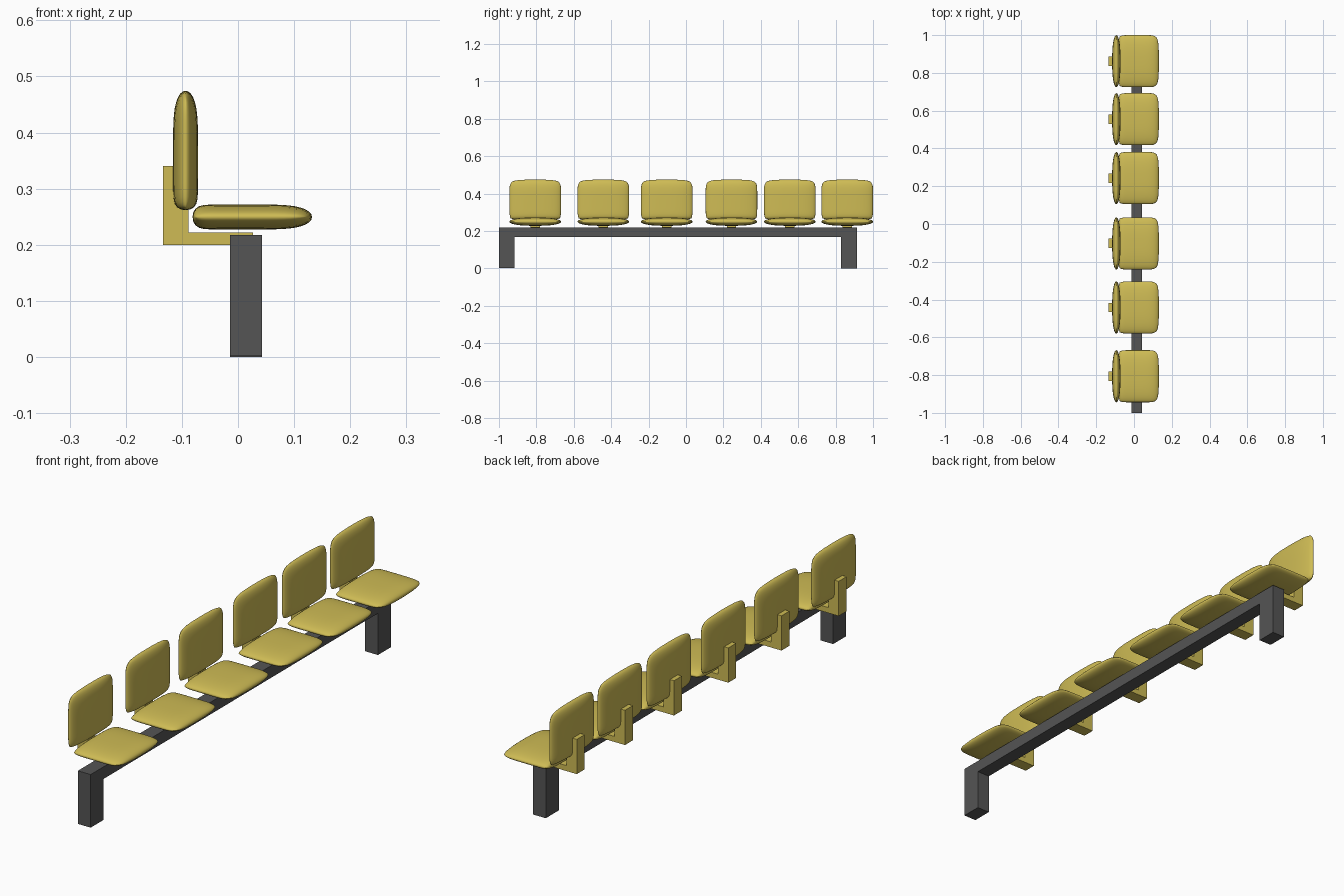
import bpy, bmesh, math
from mathutils import Vector

if "Cube" in bpy.data.objects:
    bpy.data.objects.remove(bpy.data.objects["Cube"])

yellow = bpy.data.materials.new("yellow_plastic")
yellow.diffuse_color = (0.62, 0.50, 0.09, 1)
yellow.use_nodes = True
yellow.node_tree.nodes["Principled BSDF"].inputs["Base Color"].default_value = yellow.diffuse_color
dark = bpy.data.materials.new("dark_metal")
dark.diffuse_color = (0.09, 0.09, 0.09, 1)
dark.use_nodes = True
dark.node_tree.nodes["Principled BSDF"].inputs["Base Color"].default_value = dark.diffuse_color


def make_object(name, bm, mat, smooth=False):
    bmesh.ops.remove_doubles(bm, verts=bm.verts, dist=1e-5)
    bmesh.ops.recalc_face_normals(bm, faces=bm.faces)
    for f in bm.faces:
        f.smooth = smooth
    me = bpy.data.meshes.new(name)
    bm.to_mesh(me)
    bm.free()
    me.materials.append(mat)
    ob = bpy.data.objects.new(name, me)
    bpy.context.collection.objects.link(ob)
    return ob


def extrude_profile(name, pts, axis, lo, hi, mat):
    """Extrude a flat outline of (horizontal, z) points along x or y."""
    bm = bmesh.new()
    place = (lambda h, z: (lo, h, z)) if axis == "x" else (lambda h, z: (h, lo, z))
    face = bm.faces.new([bm.verts.new(place(h, z)) for h, z in pts])
    new = bmesh.ops.extrude_face_region(bm, geom=[face])["geom"]
    step = Vector((hi - lo, 0, 0) if axis == "x" else (0, hi - lo, 0))
    bmesh.ops.translate(bm, vec=step, verts=[g for g in new if isinstance(g, bmesh.types.BMVert)])
    return make_object(name, bm, mat)


def cushion(name, centre, length_axis, thick_axis, n=20):
    """Pillow panel: blunt at the hinge end, tapered and rounded at the free end."""
    half_w, half_l, half_t = 0.138, 0.1065, 0.0222
    bm = bmesh.new()
    params = [math.sin((i / n - 0.5) * math.pi) for i in range(n + 1)]
    for side in (1, -1):
        rows = []
        for b in params:
            row = []
            for a in params:
                free = b > 0
                u = a * (1 - (0.10 if free else 0.05) * abs(b) ** 8)
                v = b * (1 - (0.04 * a * a + 0.07 * a ** 8 if free else 0.05 * a ** 8))
                h = math.sqrt(max(0, 1 - abs(a) ** 2.6)) * math.sqrt(max(0, 1 - abs(b) ** (4 if free else 12)))
                p = centre + Vector((0, u * half_w, 0)) + length_axis * (v * half_l) + thick_axis * (side * h * half_t)
                row.append(bm.verts.new(p))
            rows.append(row)
        for r0, r1 in zip(rows, rows[1:]):
            for i in range(n):
                bm.faces.new((r0[i], r0[i + 1], r1[i + 1], r1[i]))
    return make_object(name, bm, yellow, smooth=True)


# Beam with a leg at each end
frame = [(-1, 0.003), (-0.917, 0.003), (-0.917, 0.168), (0.83, 0.168),
         (0.83, 0), (0.913, 0), (0.913, 0.217), (-1, 0.217)]
extrude_profile("beam_and_legs", frame, "x", -0.014, 0.043, dark)

# Six seats, each with a backrest and an L-shaped bracket
bracket = [(-0.134, 0.2), (0.027, 0.2), (0.027, 0.222), (-0.088, 0.222),
           (-0.088, 0.3), (-0.1, 0.3), (-0.1, 0.34), (-0.134, 0.34)]
X, Z = Vector((1, 0, 0)), Vector((0, 0, 1))
for i, y in enumerate((-0.806, -0.442, -0.103, 0.243, 0.555, 0.862), 1):
    cushion(f"seat_{i}", Vector((0.0255, y, 0.2495)), X, Z)
    cushion(f"backrest_{i}", Vector((-0.0935, y, 0.368)), Z, X)
    extrude_profile(f"bracket_{i}", bracket, "y", y - 0.025, y + 0.025, yellow)
